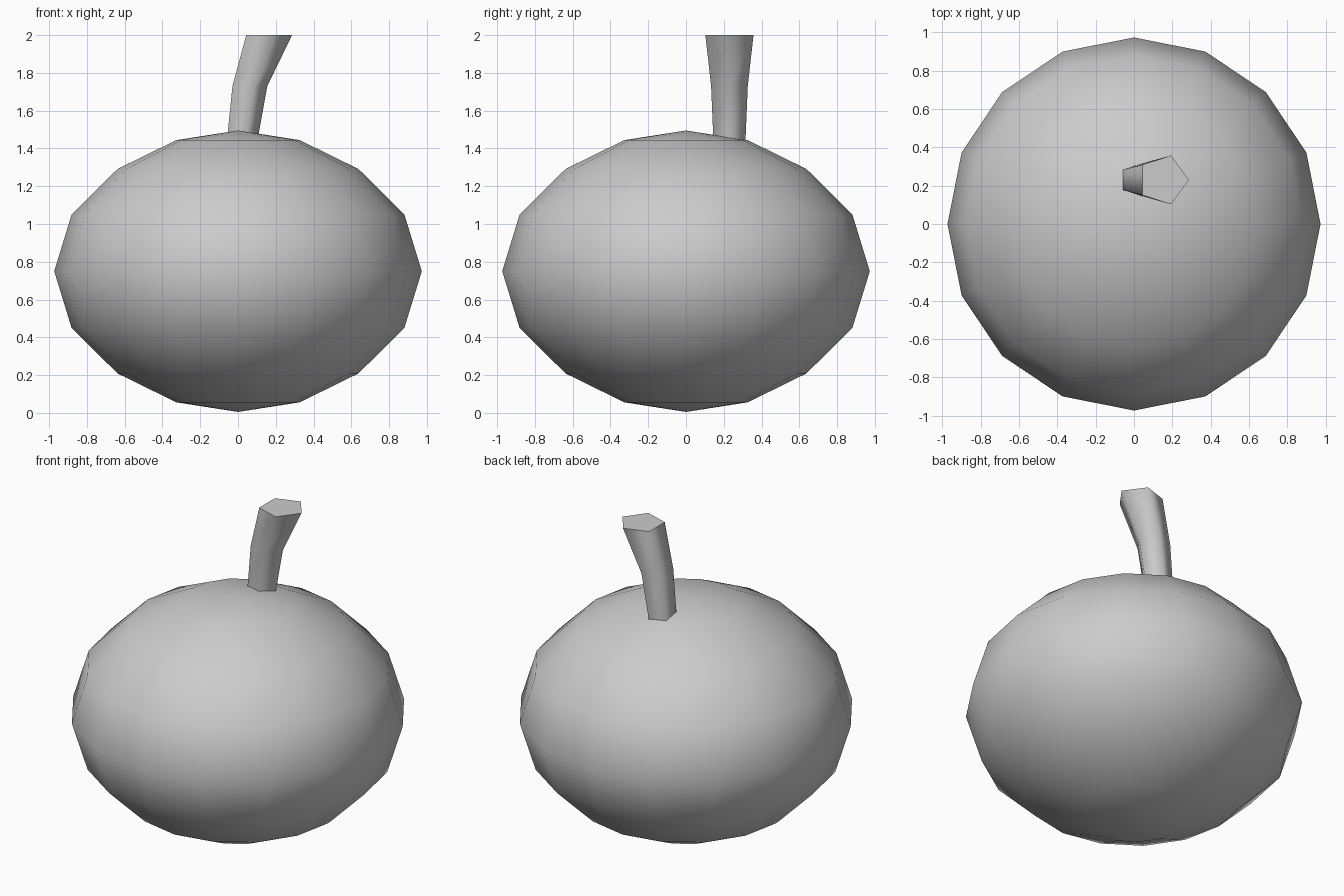
import bpy
from math import cos, sin, tau

if "Cube" in bpy.data.objects:
    bpy.data.objects.remove(bpy.data.objects["Cube"])


def loft(name, rings, sides, cap_rings=True):
    """Skin horizontal rings (x, y, z, radius); radius 0 becomes a pole."""
    verts, loops, faces = [], [], []
    for x, y, z, r in rings:
        n = sides if r > 0 else 1
        loops.append([len(verts) + i for i in range(n)])
        verts += [(x + r * cos(tau * i / sides), y + r * sin(tau * i / sides), z)
                  for i in range(n)]
    for a, b in zip(loops, loops[1:]):
        for i in range(sides):
            j = (i + 1) % sides
            if len(a) == 1:
                faces.append((a[0], b[j], b[i]))
            elif len(b) == 1:
                faces.append((a[i], a[j], b[0]))
            else:
                faces.append((a[i], a[j], b[j], b[i]))
    n_side = len(faces)
    if len(loops[0]) > 1:
        faces.append(tuple(reversed(loops[0])))
    if len(loops[-1]) > 1:
        faces.append(tuple(loops[-1]))
    mesh = bpy.data.meshes.new(name)
    mesh.from_pydata(verts, [], faces)
    # smooth sides, flat end caps
    for i, p in enumerate(mesh.polygons):
        p.use_smooth = i < n_side
    mesh.update()
    obj = bpy.data.objects.new(name, mesh)
    bpy.context.collection.objects.link(obj)
    return obj


# squashed round body: half profile (radius, height above middle), mirrored down
half = [(0.973, 0.0), (0.881, 0.30), (0.638, 0.541), (0.327, 0.694), (0.0, 0.745)]
profile = [(r, -h) for r, h in reversed(half[1:])] + half
loft("fruit_body", [(0, 0, 0.75 + h, r) for r, h in profile], 16)

# bent five-sided stem, widening to a flat top
loft("stem", [(0.0, 0.23, 1.35, 0.086), (0.019, 0.23, 1.48, 0.091),
              (0.053, 0.23, 1.73, 0.102), (0.152, 0.23, 2.0, 0.134)], 5)
